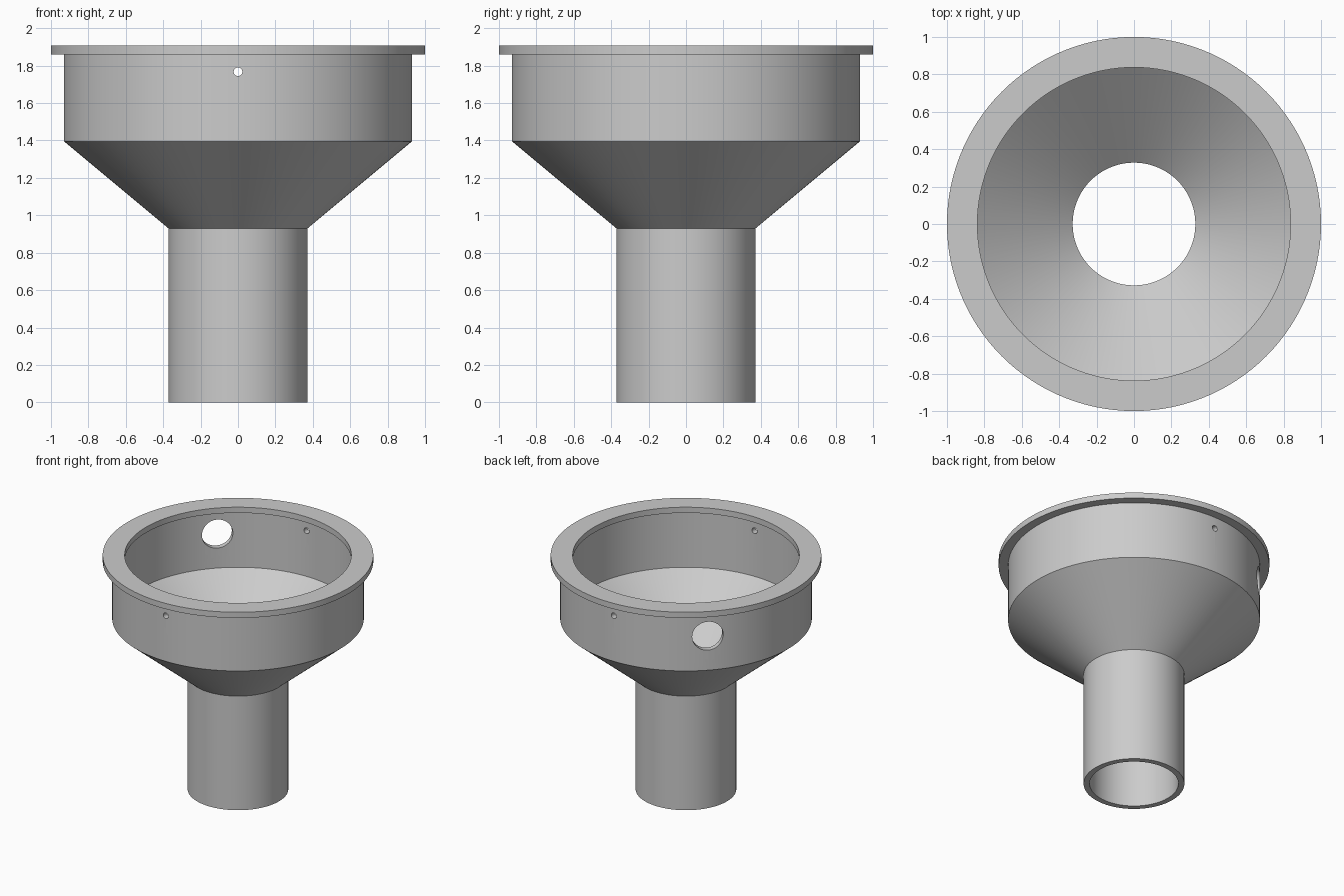
import bpy
import bmesh
from math import radians, tau
from mathutils import Matrix, Vector

cube = bpy.data.objects.get("Cube")
if cube:
    bpy.data.objects.remove(cube, do_unlink=True)

SEGMENTS = 120
U = 1 / 43  # wall module: the flange radius is 43 modules

grey = bpy.data.materials.new("plain_grey")
grey.use_nodes = True
colour = (0.6, 0.6, 0.6, 1)
grey.diffuse_color = colour
grey.node_tree.nodes["Principled BSDF"].inputs["Base Color"].default_value = colour


def add_object(name, bm):
    bmesh.ops.recalc_face_normals(bm, faces=bm.faces)
    mesh = bpy.data.meshes.new(name)
    bm.to_mesh(mesh)
    bm.free()
    mesh.materials.append(grey)
    obj = bpy.data.objects.new(name, mesh)
    bpy.context.collection.objects.link(obj)
    return obj


def lathe(name, profile):
    """Turn a closed (radius, height) profile around the z axis."""
    bm = bmesh.new()
    verts = [bm.verts.new((r * U, 0, z * U)) for r, z in profile]
    edges = [bm.edges.new((a, b)) for a, b in zip(verts, verts[1:] + verts[:1])]
    bmesh.ops.spin(bm, geom=verts + edges, cent=(0, 0, 0), axis=(0, 0, 1),
                   angle=tau, steps=SEGMENTS, use_duplicate=False)
    bmesh.ops.remove_doubles(bm, verts=bm.verts, dist=1e-5)
    return add_object(name, bm)


def drill(target, radius, height, angle):
    """Cut a round radial hole through the collar wall on one side."""
    out = Matrix.Rotation(radians(angle), 4, "Z") @ Vector((1, 0, 0))
    turn = out.to_track_quat("Z", "Y").to_matrix().to_4x4()
    place = Matrix.Translation(out * 39 * U + Vector((0, 0, height * U)))
    bm = bmesh.new()
    bmesh.ops.create_cone(bm, cap_ends=True, segments=48, radius1=radius * U,
                          radius2=radius * U, depth=10 * U, matrix=place @ turn)
    cutter = add_object("hole_cutter", bm)
    cutter.hide_render = True
    cut = target.modifiers.new("hole", "BOOLEAN")
    cut.operation = "DIFFERENCE"
    cut.solver = "EXACT"
    cut.object = cutter
    bpy.ops.object.modifier_apply(modifier=cut.name)
    bpy.data.objects.remove(cutter, do_unlink=True)


# Hollow funnel: spout, cone, collar and overhanging flange in one wall
funnel = lathe("funnel_body", [
    (16, 0), (16, 40), (40, 60), (40, 80), (43, 80), (43, 82),
    (36, 82), (36, 80), (38, 80), (38, 60), (14.1, 40), (14.1, 0),
])
bpy.ops.object.select_all(action="DESELECT")
funnel.select_set(True)
bpy.context.view_layer.objects.active = funnel

# Small fixing holes at front and back, large port at back right
drill(funnel, 1, 76, -90)
drill(funnel, 1, 76, 90)
drill(funnel, 5, 72, 135)

bpy.ops.object.shade_smooth_by_angle(angle=radians(30))
